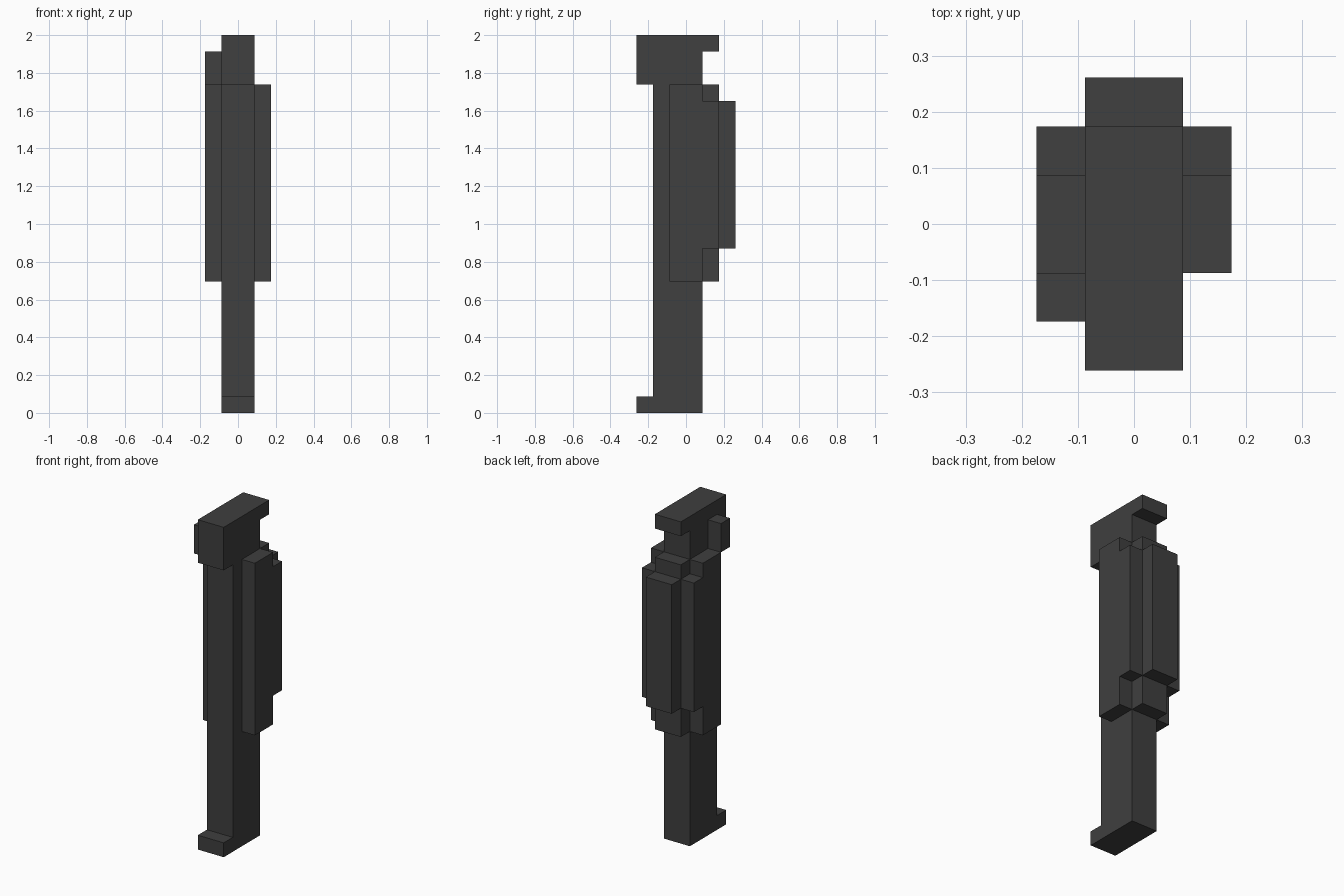
import bpy
import bmesh

U = 2 / 23  # one block unit

cube = bpy.data.objects.get("Cube")
if cube:
    bpy.data.objects.remove(cube, do_unlink=True)

charcoal = bpy.data.materials.new("charcoal")
charcoal.use_nodes = True
colour = (0.05, 0.05, 0.05, 1)
charcoal.diffuse_color = colour
bsdf = next(n for n in charcoal.node_tree.nodes if n.type == 'BSDF_PRINCIPLED')
bsdf.inputs["Base Color"].default_value = colour
bsdf.inputs["Roughness"].default_value = 0.8


def extrude_part(name, x0, x1, profile):
    """Extrude a side profile of (y, z) block units from x0 to x1."""
    bm = bmesh.new()
    face = bm.faces.new([bm.verts.new((x0 * U, y * U, z * U)) for y, z in profile])
    result = bmesh.ops.extrude_face_region(bm, geom=[face], use_keep_orig=True)
    moved = [g for g in result["geom"] if isinstance(g, bmesh.types.BMVert)]
    bmesh.ops.translate(bm, verts=moved, vec=((x1 - x0) * U, 0, 0))
    bmesh.ops.recalc_face_normals(bm, faces=bm.faces)
    mesh = bpy.data.meshes.new(name)
    bm.to_mesh(mesh)
    bm.free()
    mesh.materials.append(charcoal)
    obj = bpy.data.objects.new(name, mesh)
    bpy.context.collection.objects.link(obj)
    return obj


# Central column with its toe
extrude_part("body_and_toe", -1, 1,
             [(-3, 0), (1, 0), (1, 20), (-2, 20), (-2, 1), (-3, 1)])

# Head with the overhang at the back
extrude_part("head_and_brim", -1, 1,
             [(-3, 20), (1, 20), (1, 22), (2, 22), (2, 23), (-3, 23)])

# Stepped pack on the back
extrude_part("back_pack", -1, 1,
             [(1, 8), (2, 8), (2, 10), (3, 10), (3, 19), (2, 19), (2, 20), (1, 20)])

# Stepped panels on both sides
for side, x0 in (("left", 1), ("right", -2)):
    extrude_part(side + "_side_panel", x0, x0 + 1,
                 [(-1, 8), (1, 8), (1, 10), (2, 10), (2, 19), (1, 19), (1, 20), (-1, 20)])

# Small block on one side of the head
extrude_part("head_side_block", -2, -1, [(-2, 20), (-1, 20), (-1, 22), (-2, 22)])
